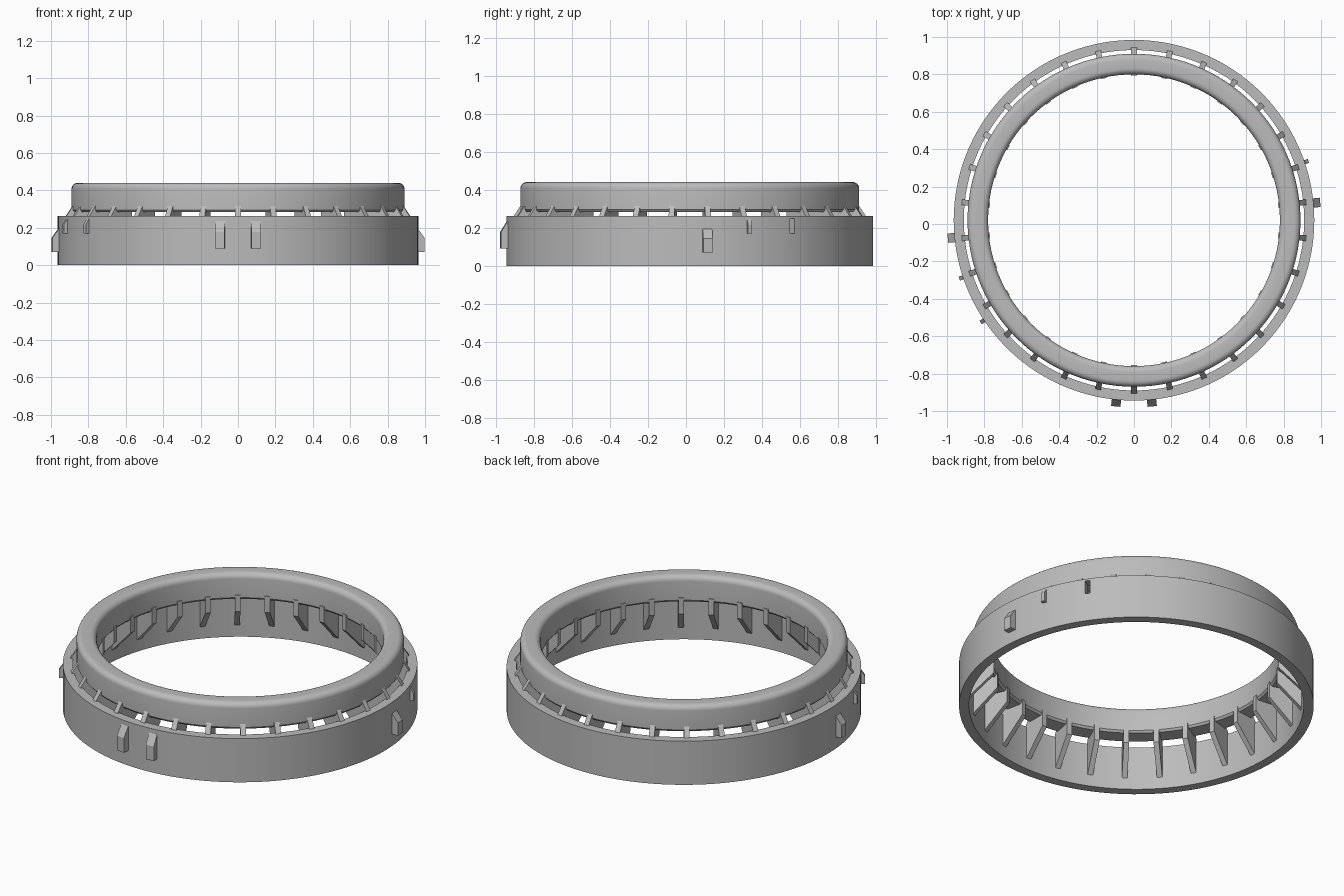
import bpy, bmesh
from math import radians, cos, sin, pi

CY = 0.02        # ring centre in y
WALL = 0.964     # outer radius of the base ring
cube = bpy.data.objects.get("Cube")
if cube:
    bpy.data.objects.remove(cube)

grey = bpy.data.materials.new("plain grey")
grey.use_nodes = True
colour = (0.5, 0.5, 0.5, 1)
grey.diffuse_color = colour
grey.node_tree.nodes["Principled BSDF"].inputs["Base Color"].default_value = colour


def finish(name, bm, smooth=False):
    bmesh.ops.recalc_face_normals(bm, faces=bm.faces)
    mesh = bpy.data.meshes.new(name)
    bm.to_mesh(mesh)
    bm.free()
    mesh.materials.append(grey)
    obj = bpy.data.objects.new(name, mesh)
    bpy.context.collection.objects.link(obj)
    obj.location.y = CY
    if smooth:
        bpy.ops.object.select_all(action="DESELECT")
        obj.select_set(True)
        bpy.context.view_layer.objects.active = obj
        bpy.ops.object.shade_smooth_by_angle(angle=radians(30))
    return obj


def lathe(name, profile, steps=120):
    """Closed (radius, height) profile turned about z."""
    bm = bmesh.new()
    loops = []
    for i in range(steps):
        a = 2 * pi * i / steps
        loops.append([bm.verts.new((r * cos(a), r * sin(a), z)) for r, z in profile])
    n = len(profile)
    for i in range(steps):
        p, q = loops[i], loops[(i + 1) % steps]
        for j in range(n):
            k = (j + 1) % n
            bm.faces.new((p[j], q[j], q[k], p[k]))
    return finish(name, bm, True)


def radial_plate(name, profile, width, degrees):
    """Closed (radius, height) profile given thickness and set at an angle."""
    a = radians(degrees)
    bm = bmesh.new()
    sides = []
    for t in (-width / 2, width / 2):
        sides.append([bm.verts.new((r * cos(a) - t * sin(a), r * sin(a) + t * cos(a), z))
                      for r, z in profile])
    n = len(profile)
    bm.faces.new(sides[0])
    bm.faces.new(sides[1])
    for j in range(n):
        k = (j + 1) % n
        bm.faces.new((sides[0][j], sides[0][k], sides[1][k], sides[1][j]))
    return finish(name, bm)


# Base ring, with a small slot cut through its wall
base = lathe("base_ring", [(0.91, 0), (WALL, 0), (WALL, 0.262), (0.91, 0.262)])
slot = radial_plate("slot_cutter", [(0.88, 0.17), (1, 0.17), (1, 0.25), (0.88, 0.25)], 0.027, 34)
slot.hide_render = True
slot.hide_viewport = True
cut = base.modifiers.new("slot", "BOOLEAN")
cut.operation = "DIFFERENCE"
cut.solver = "EXACT"
cut.object = slot

# Upper ring with rounded top edges and a small lower chamfer
R_OUT, R_IN, TOP, ROUND = 0.89, 0.78, 0.44, 0.032
profile = [(R_IN, 0.295), (R_IN + 0.01, 0.283), (R_OUT - 0.01, 0.283), (R_OUT, 0.295)]
for centre, start in ((R_OUT - ROUND, 0), (R_IN + ROUND, 90)):
    for step in range(7):
        a = radians(start + 15 * step)
        profile.append((centre + ROUND * cos(a), TOP - ROUND + ROUND * sin(a)))
lathe("upper_ring", profile)

# Brackets joining the two rings
bracket = [(0.915, 0.065), (0.915, 0.262), (0.925, 0.262), (0.887, 0.32),
           (0.775, 0.31), (0.775, 0.215)]
for i in range(30):
    radial_plate(f"bracket_{i + 1}", bracket, 0.03, 90 + 12 * i)


def clip(name, degrees, low, high, reach, width):
    """Wedge on the outside wall, sloping back to the wall at its top."""
    knee = low + (high - low) * 0.6
    radial_plate(name, [(WALL - 0.02, low), (reach, low), (reach, knee),
                        (WALL, high), (WALL - 0.02, high)], width, degrees)


# Large and small clips around the outside
clip("front_clip_right", 264.4, 0.09, 0.235, 1.0, 0.05)
clip("front_clip_left", 275.6, 0.09, 0.235, 1.0, 0.05)
clip("side_clip_left", 5.5, 0.07, 0.195, 1.0, 0.05)
clip("side_clip_right", 185.5, 0.07, 0.195, 1.0, 0.05)
for i, angle in enumerate((18.8, 198.5, 213.7)):
    clip(f"small_clip_{i + 1}", angle, 0.17, 0.25, 0.985, 0.022)
